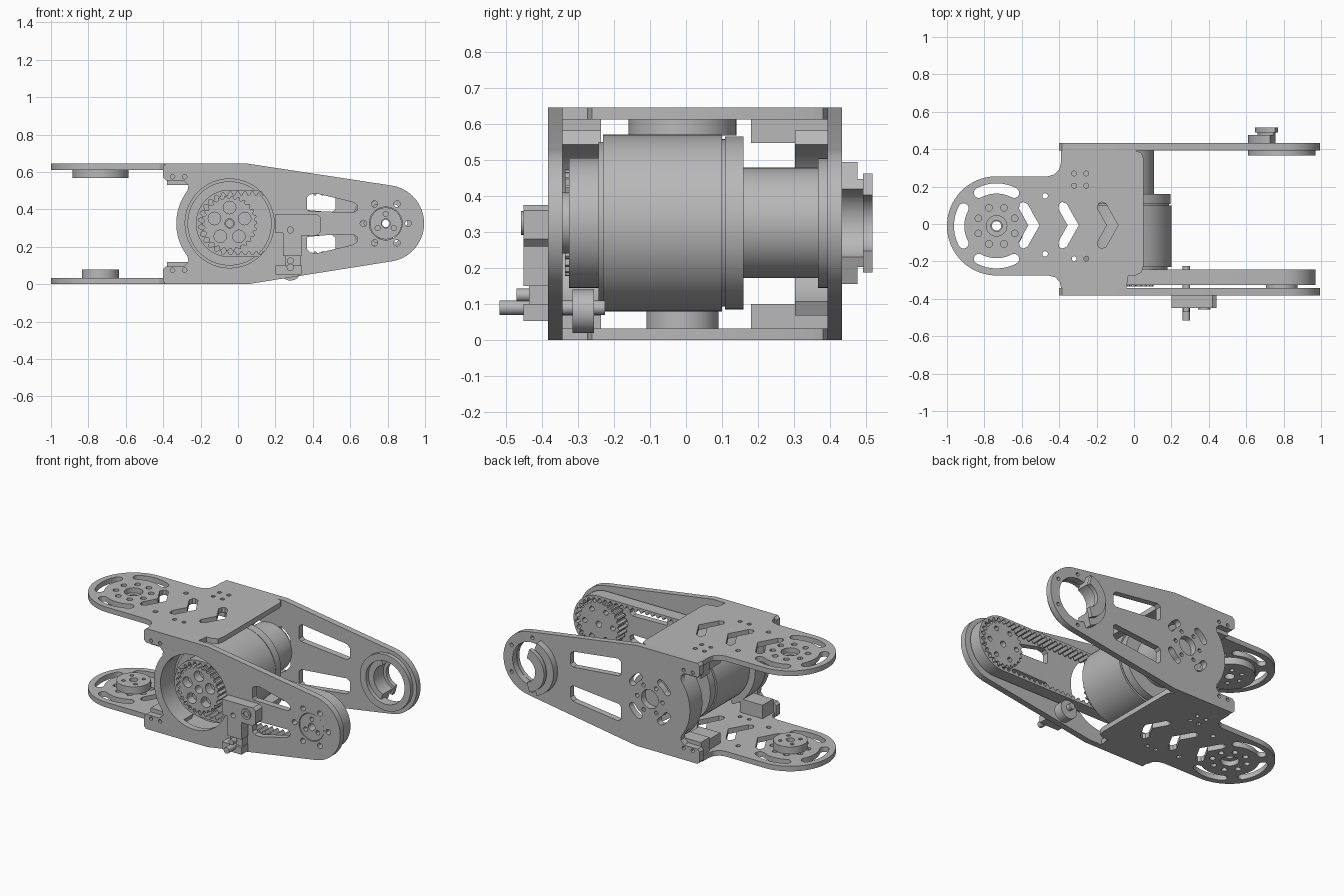
import bpy, bmesh
from math import sin, cos, pi, radians
from mathutils import Matrix

cube = bpy.data.objects.get("Cube")
if cube:
    bpy.data.objects.remove(cube, do_unlink=True)

grey = bpy.data.materials.new("plain grey")
grey.use_nodes = True
grey.diffuse_color = (0.48, 0.48, 0.48, 1)
grey.node_tree.nodes["Principled BSDF"].inputs["Base Color"].default_value = (0.48, 0.48, 0.48, 1)

MID = 0.325                      # height of both shafts
MOTOR = (-0.045, MID)            # shafts as (x, z)
JOINT = (0.79, MID)
HUB = (-0.735, -0.01)            # yoke pivot as (x, y)
parts = []


def arc(c, r, a0, a1, n=24):
    return [(c[0] + r * cos(radians(a0 + (a1 - a0) * i / n)),
             c[1] + r * sin(radians(a0 + (a1 - a0) * i / n))) for i in range(n + 1)]


def circle(c, r, n=48):
    return arc(c, r, 0, 360, n)[:-1]


def ring_of_holes(c, r, hole, count, start=0):
    return [circle(p, hole, 12) for p in arc(c, r, start, start + 360, count)[:-1]]


def sector(c, r0, r1, a0, a1):
    return arc(c, r1, a0, a1) + arc(c, r0, a1, a0)


def arc_slot(c, r, width, mid, half):
    """Curved slot with round ends."""
    a0, a1, w = mid - half, mid + half, width / 2
    start, end = arc(c, r, a0, a1, 1)
    return (arc(c, r + w, a0, a1, 12) + arc(end, w, a1, a1 + 180, 8)[1:-1]
            + arc(c, r - w, a1, a0, 12) + arc(start, w, a0 + 180, a0 + 360, 8)[1:-1])


def rect(x0, x1, y0, y1):
    return [(x0, y0), (x1, y0), (x1, y1), (x0, y1)]


def flip(points):
    return [(x, 2 * MID - z) for x, z in points]


def gear(c, r, depth, teeth):
    return [(c[0] + q * cos(a), c[1] + q * sin(a)) for i in range(4 * teeth)
            for a, q in [(2 * pi * i / (4 * teeth), r if i % 4 < 2 else r - depth)]]


def slab(name, loops, lo, hi, axis="y"):
    """Extrude an outline with holes between two positions on an axis."""
    curve = bpy.data.curves.new(name, "CURVE")
    curve.dimensions, curve.fill_mode = "2D", "BOTH"
    curve.extrude = (hi - lo) / 2
    for loop in loops:
        spline = curve.splines.new("POLY")
        spline.points.add(len(loop) - 1)
        for point, (u, v) in zip(spline.points, loop):
            point.co = (u, v, 0, 1)
        spline.use_cyclic_u = True
    temp = bpy.data.objects.new(name + " outline", curve)
    bpy.context.collection.objects.link(temp)
    bpy.context.view_layer.update()
    deps = bpy.context.evaluated_depsgraph_get()
    mesh = bpy.data.meshes.new_from_object(temp.evaluated_get(deps))
    bpy.data.objects.remove(temp, do_unlink=True)
    middle = (lo + hi) / 2
    if axis == "y":
        mesh.transform(Matrix.Translation((0, middle, 0)) @ Matrix.Rotation(pi / 2, 4, "X"))
    else:
        mesh.transform(Matrix.Translation((0, 0, middle)))
    bm = bmesh.new()
    bm.from_mesh(mesh)
    bmesh.ops.remove_doubles(bm, verts=bm.verts, dist=0.0002)
    bmesh.ops.recalc_face_normals(bm, faces=bm.faces)
    bm.to_mesh(mesh)
    bm.free()
    mesh.materials.clear()
    mesh.materials.append(grey)
    ob = bpy.data.objects.new(name, mesh)
    bpy.context.collection.objects.link(ob)
    parts.append(ob)


# Side plates: tapered arms with corner tabs and a bulge round the motor
side = ([(-0.385, 0.645), (0.05, 0.645)] + arc(JOINT, 0.205, 81, -81, 32)
        + [(0.05, 0), (-0.385, 0), (-0.4, 0.015), (-0.4, 0.08), (-0.385, 0.095), (-0.29, 0.095), (-0.265, 0.12)]
        + arc(MOTOR, 0.285, 218, 142)
        + [(-0.265, 0.53), (-0.29, 0.555), (-0.385, 0.555), (-0.4, 0.57), (-0.4, 0.63)])
tab_holes = [circle((x, z), 0.012, 12) for x in (-0.35, -0.285) for z in (0.075, 0.575)]
front_window = [(0.38, 0.39), (0.62, 0.385), (0.64, 0.4), (0.635, 0.425), (0.61, 0.44),
                (0.42, 0.485), (0.385, 0.48), (0.37, 0.465), (0.37, 0.4)]
slab("front_plate", [side, circle(MOTOR, 0.238), circle(JOINT, 0.088), front_window, flip(front_window)]
     + tab_holes + ring_of_holes(JOINT, 0.12, 0.017, 6), -0.383, -0.343)
back_window = [(0.175, 0.415), (0.5, 0.385), (0.52, 0.4), (0.52, 0.465), (0.5, 0.485), (0.18, 0.525), (0.16, 0.51), (0.16, 0.43)]
slab("back_plate", [side, circle(JOINT, 0.14), circle(MOTOR, 0.06), back_window, flip(back_window)]
     + tab_holes + [arc_slot(MOTOR, 0.145, 0.045, a, 13) for a in (45, 135, 225, 315)]
     + ring_of_holes(MOTOR, 0.09, 0.013, 6) + ring_of_holes(JOINT, 0.17, 0.012, 6, 30), 0.392, 0.432)

# Yoke plates: round end with slots, chevrons, flared body
yoke = (arc(HUB, 0.265, 90, 270, 40)
        + [(-0.46, -0.275), (-0.42, -0.285), (-0.397, -0.31), (-0.39, -0.343), (-0.04, -0.343),
           (-0.03, -0.275), (0.01, -0.275), (0.04, -0.26), (0.05, -0.225), (0.05, 0.35),
           (0.04, 0.38), (0.01, 0.392), (-0.39, 0.392), (-0.39, 0.33), (-0.4, 0.29), (-0.425, 0.265), (-0.46, 0.255)])
chevron = [(-0.045, 0.115), (-0.03, 0.125), (-0.005, 0.115), (0.06, 0), (-0.005, -0.115),
           (-0.03, -0.125), (-0.045, -0.115), (-0.05, -0.09), (0, 0), (-0.05, 0.09)]
yoke_holes = ([[(cx + x, y - 0.007) for x, y in chevron] for cx in (-0.565, -0.355, -0.145)]
              + [arc_slot(HUB, 0.2, 0.055, a, 28) for a in (90, 180, 270)]
              + ring_of_holes(HUB, 0.105, 0.018, 8, 22.5) + [circle(HUB, 0.055, 32)]
              + [circle((x, y), 0.013, 12) for x in (-0.32, -0.255) for y in (0.27, 0.205, -0.185)]
              + [circle((-0.475, y), 0.015, 12) for y in (0.15, -0.16)])
slab("top_yoke", [yoke] + yoke_holes, 0.612, 0.645, "z")
slab("bottom_yoke", [yoke] + yoke_holes, 0, 0.033, "z")
slab("top_hub", [circle(HUB, 0.15), circle(HUB, 0.03, 24)] + ring_of_holes(HUB, 0.075, 0.014, 6), 0.568, 0.612, "z")
slab("bottom_hub", [circle(HUB, 0.1), circle(HUB, 0.025, 24)] + ring_of_holes(HUB, 0.06, 0.012, 4, 45), 0.033, 0.08, "z")

# Corner brackets and curved walls tying the plates together
for name, lo, hi in (("front", -0.343, -0.235), ("back", 0.302, 0.392)):
    slab(name + "_curved_wall", [sector(MOTOR, 0.24, 0.283, 115, 245)], lo, hi)
    for level, block in (("top", rect(-0.38, -0.22, 0.53, 0.612)), ("bottom", rect(-0.38, -0.22, 0.033, 0.12))):
        slab(name + "_" + level + "_bracket", [block], lo, hi)
for level, z0, z1 in (("top", 0.547, 0.612), ("bottom", 0.033, 0.1)):
    slab(level + "_back_foot", [rect(-0.37, -0.22, z0, z1), circle((-0.295, (z0 + z1) / 2), 0.015, 12)], 0.18, 0.302)

# Motor stack along the shaft
for name, r, lo, hi in (("motor_can", 0.245, -0.23, 0.1), ("motor_neck", 0.232, 0.1, 0.108),
                        ("motor_cap", 0.24, 0.108, 0.16), ("motor_mount", 0.153, 0.16, 0.392),
                        ("motor_face", 0.225, -0.243, -0.23)):
    slab(name, [circle(MOTOR, r, 64)], lo, hi)

# Toothed belt around both pulleys
run = JOINT[0] - MOTOR[0]


def belt_point(t, r):
    s = t * (2 * run + 2 * pi * 0.16)
    half = pi * 0.16
    if s < run:
        return (MOTOR[0] + s, MID - r)
    if s < run + half:
        a = (s - run) / 0.16 - pi / 2
        return (JOINT[0] + r * cos(a), MID + r * sin(a))
    if s < 2 * run + half:
        return (JOINT[0] - (s - run - half), MID + r)
    a = (s - 2 * run - half) / 0.16 + pi / 2
    return (MOTOR[0] + r * cos(a), MID + r * sin(a))


TEETH = 68
inner = [belt_point(i / (4 * TEETH), 0.167 if i % 4 < 2 else 0.15) for i in range(4 * TEETH)]
slab("belt", [arc(JOINT, 0.18, -90, 90, 32) + arc(MOTOR, 0.18, 90, 270, 32), inner], -0.325, -0.243)

# Pulleys
slab("motor_pulley", [gear(MOTOR, 0.148, 0.014, 26), circle(MOTOR, 0.025, 20)]
     + ring_of_holes(MOTOR, 0.085, 0.034, 5, 90), -0.335, -0.243)
slab("motor_pulley_web", [circle(MOTOR, 0.125), circle(MOTOR, 0.02, 16)], -0.28, -0.25)
slab("joint_pulley", [gear(JOINT, 0.148, 0.014, 26), circle(JOINT, 0.02, 16)]
     + ring_of_holes(JOINT, 0.1, 0.016, 6), -0.325, -0.243)
slab("joint_hub", [circle(JOINT, 0.085), circle(JOINT, 0.024, 20)]
     + ring_of_holes(JOINT, 0.05, 0.014, 3, 90), -0.38, -0.325)

# Back joint ring and the crescent guard standing out from it
slab("joint_ring", [circle(JOINT, 0.18), circle(JOINT, 0.138)], 0.366, 0.392)
slab("crescent_base", [sector(JOINT, 0.1, 0.18, 110, 250)], 0.392, 0.475)
slab("crescent_neck", [sector(JOINT, 0.1, 0.13, 110, 250)], 0.475, 0.49)
slab("crescent_lip", [sector(JOINT, 0.08, 0.142, 105, 255)], 0.49, 0.517)

# Belt tensioner: block, stem, clamp, roller and bolts
STEM = (0.28, 0.09)
block = [(0.2, 0.275), (0.24, 0.275), (0.24, 0.15), (0.34, 0.15), (0.34, 0.26), (0.42, 0.26),
         (0.44, 0.28), (0.44, 0.36), (0.42, 0.375), (0.2, 0.375)]
slab("tensioner_block", [block, circle((0.28, 0.29), 0.016, 16)], -0.45, -0.383)
slab("tensioner_boss", [circle((0.375, MID), 0.033, 24), circle((0.375, MID), 0.018, 16)], -0.458, -0.45)
slab("tensioner_clamp", [rect(0.25, 0.335, 0.1, 0.15)], -0.435, -0.343)
slab("tensioner_foot", [rect(0.2, 0.34, 0.053, 0.1)], -0.45, -0.343)
slab("roller", [circle((0.28, 0.08), 0.06)], -0.315, -0.255)
slab("roller_bolt", [circle(STEM, 0.02, 20)], -0.517, -0.225)
slab("adjuster_screw", [circle((0.28, MID - 0.2), 0.018, 16)], -0.47, -0.43)

bpy.ops.object.select_all(action="DESELECT")
for ob in parts:
    ob.select_set(True)
bpy.context.view_layer.objects.active = parts[0]
bpy.ops.object.shade_smooth_by_angle(angle=radians(30))
